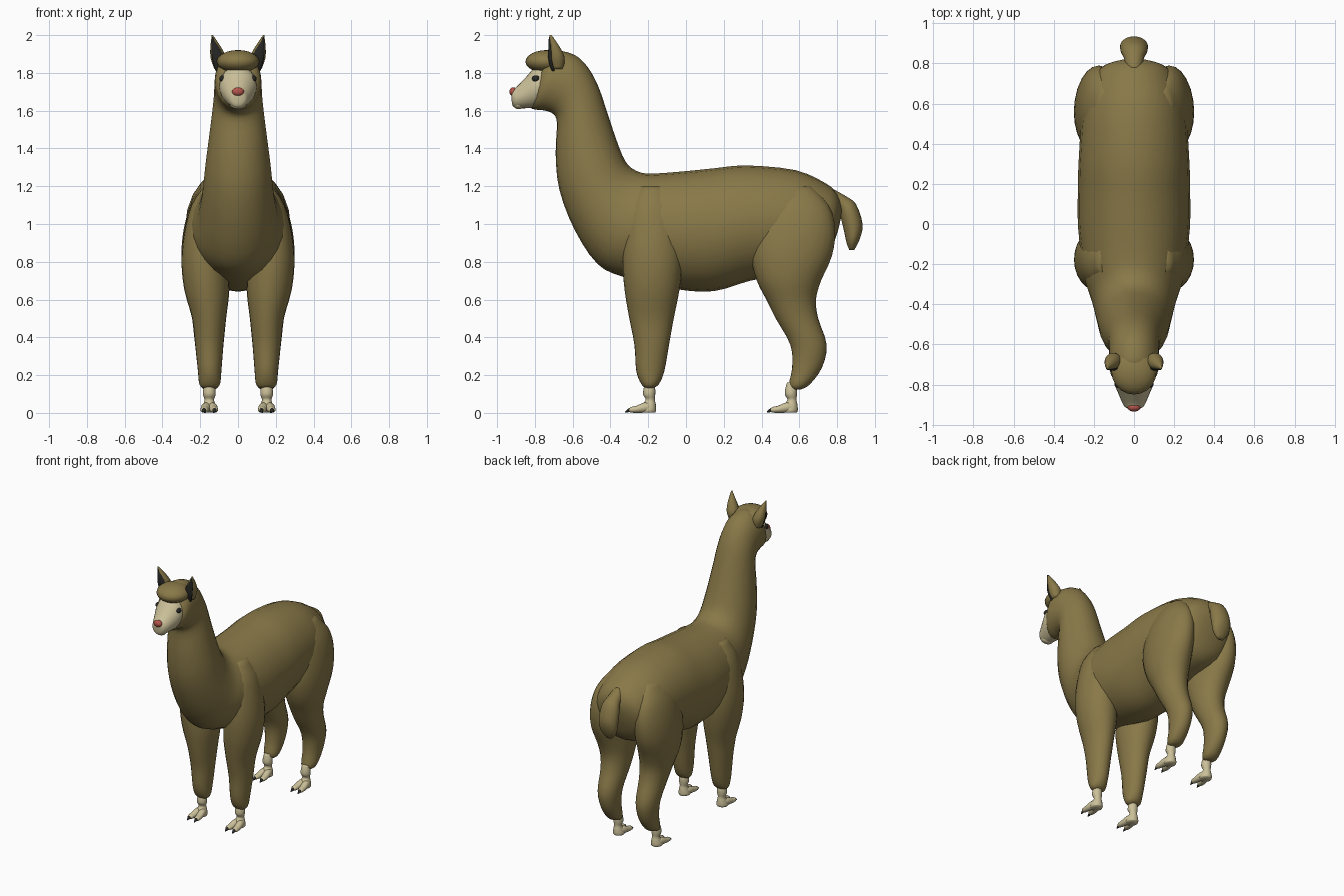
import bpy, bmesh, math
from mathutils import Vector


def material(name, rgb):
    m = bpy.data.materials.new(name)
    m.diffuse_color = (*rgb, 1)
    return m


WOOL = material("wool", (0.25, 0.19, 0.065))
SKIN = material("skin", (0.60, 0.53, 0.32))
DARK = material("dark", (0.02, 0.02, 0.018))
PINK = material("nose_pink", (0.45, 0.09, 0.07))


def finish(bm, name, mat):
    bmesh.ops.recalc_face_normals(bm, faces=bm.faces)
    me = bpy.data.meshes.new(name)
    bm.to_mesh(me)
    bm.free()
    me.materials.append(mat)
    for p in me.polygons:
        p.use_smooth = True
    ob = bpy.data.objects.new(name, me)
    bpy.context.collection.objects.link(ob)
    return ob


def spline(rows, steps):
    """Catmull-Rom through rows of numbers."""
    rows = [Vector(r) for r in rows]
    out = []
    for i in range(len(rows) - 1):
        a, b = rows[max(i - 1, 0)], rows[i]
        c, d = rows[i + 1], rows[min(i + 2, len(rows) - 1)]
        for s in range(steps):
            t = s / steps
            out.append(0.5 * (2 * b + (c - a) * t + (2 * a - 5 * b + 4 * c - d) * t * t
                              + (3 * b - a - 3 * c + d) * t ** 3))
    return out + [rows[-1]]


def loft(name, rings, mat, side=1, n=24, steps=3):
    """Oval rings, each (y1, z1, y2, z2, half width, centre x)."""
    bm = bmesh.new()
    loops = []
    for y1, z1, y2, z2, w, cx in spline(rings, steps):
        loop = []
        for k in range(n):
            a = math.tau * k / n
            s = math.sin(a)
            loop.append(bm.verts.new((side * (cx + max(w, 0.001) * math.cos(a)),
                                      (y1 + y2) / 2 + s * (y1 - y2) / 2,
                                      (z1 + z2) / 2 + s * (z1 - z2) / 2)))
        loops.append(loop)
    for p, q in zip(loops, loops[1:]):
        for k in range(n):
            bm.faces.new((p[k], p[(k + 1) % n], q[(k + 1) % n], q[k]))
    bm.faces.new(loops[0])
    bm.faces.new(loops[-1])
    return finish(bm, name, mat)


def ball(name, loc, radii, mat):
    bm = bmesh.new()
    bmesh.ops.create_uvsphere(bm, u_segments=20, v_segments=12, radius=1)
    bmesh.ops.scale(bm, vec=radii, verts=bm.verts)
    bmesh.ops.translate(bm, vec=loc, verts=bm.verts)
    return finish(bm, name, mat)


def upright(rows, dy=0):
    """Rows (z, front y, back y, centre x, half width) to loft rings."""
    return [(yf + dy, z, yb + dy, z, w, cx) for z, yf, yb, cx, w in rows]


def centred(rows):
    return [(*r, 0) for r in rows]


# body, neck and woolly head in one sweep from rump to face
loft("body_and_neck", centred([
    (.825, 1.10, .82, 1.03, .04), (.80, 1.16, .79, .92, .14),
    (.74, 1.215, .72, .79, .205), (.58, 1.285, .56, .74, .255),
    (.32, 1.31, .34, .70, .275), (.15, 1.295, .15, .645, .28),
    (0, 1.28, -.05, .655, .278), (-.18, 1.267, -.33, .72, .25),
    (-.26, 1.28, -.47, .79, .215), (-.32, 1.33, -.59, .97, .19),
    (-.37, 1.45, -.67, 1.18, .172), (-.42, 1.60, -.69, 1.37, .15),
    (-.465, 1.73, -.683, 1.53, .132), (-.52, 1.83, -.70, 1.58, .126),
    (-.59, 1.895, -.745, 1.60, .125), (-.69, 1.918, -.79, 1.605, .118),
    (-.74, 1.88, -.82, 1.615, .085), (-.76, 1.82, -.81, 1.65, .04)]), WOOL)

# fringe over the forehead
ball("fringe", (0, -.735, 1.86), (.112, .115, .061), WOOL)

# pale face and muzzle
loft("face", centred([
    (-.71, 1.83, -.73, 1.66, .095), (-.79, 1.835, -.79, 1.62, .098),
    (-.845, 1.78, -.845, 1.613, .078), (-.895, 1.728, -.895, 1.613, .056),
    (-.918, 1.712, -.915, 1.622, .04), (-.925, 1.69, -.922, 1.64, .015)]), SKIN)
ball("chin", (0, -.885, 1.632), (.042, .03, .024), SKIN)
ball("nose", (0, -.914, 1.70), (.032, .021, .024), PINK)

# tail
loft("tail", centred([
    (.77, 1.19, .77, 1.10, .04), (.85, 1.145, .81, 1.07, .05),
    (.90, 1.105, .82, 1.03, .065), (.935, 1.0, .835, .97, .07),
    (.92, .92, .85, .90, .06), (.89, .862, .865, .862, .025)]), WOOL)

FRONT_LEG = upright([
    (1.20, -.24, -.12, .15, .03), (1.10, -.30, -.06, .165, .082),
    (.95, -.325, -.03, .175, .11), (.80, -.335, -.02, .177, .122),
    (.65, -.325, -.035, .165, .119), (.50, -.30, -.065, .153, .09),
    (.36, -.273, -.09, .152, .075), (.22, -.263, -.115, .15, .062),
    (.15, -.235, -.145, .15, .054), (.13, -.21, -.18, .15, .03)])
HIND_LEG = upright([
    (1.20, .50, .66, .14, .04), (1.10, .41, .755, .165, .085),
    (.97, .36, .79, .175, .113), (.83, .345, .772, .178, .122),
    (.70, .375, .715, .168, .121), (.60, .425, .688, .158, .105),
    (.50, .475, .70, .153, .09), (.36, .553, .745, .152, .075),
    (.24, .562, .72, .15, .062), (.15, .545, .655, .15, .052),
    (.125, .565, .61, .15, .03)])
ANKLE = [
    (.16, -.215, -.175, .152, .022), (.125, -.225, -.163, .152, .032),
    (.095, -.226, -.163, .152, .033), (.07, -.213, -.165, .152, .025),
    (.045, -.23, -.16, .152, .032), (.015, -.245, -.158, .152, .04),
    (.003, -.24, -.162, .152, .036)]

for side, label in ((-1, "right"), (1, "left")):
    # eye
    ball(f"eye_{label}", (side * .084, -.795, 1.77), (.014, .02, .017), DARK)
    # ear with dark inside
    ear = [(1.82, -.71, -.65, .095, .03), (1.88, -.725, -.642, .104, .041),
           (1.94, -.725, -.67, .119, .027), (2.0, -.722, -.712, .136, .003)]
    loft(f"ear_{label}", upright(ear), WOOL, side, 16)
    inner = [(z - .01, yf - .004, yf + .02, cx, w * .8) for z, yf, yb, cx, w in ear]
    loft(f"inner_ear_{label}", upright(inner), DARK, side, 16)

    # woolly legs, then ankles, toes and claws
    for end, leg, dy in (("front", FRONT_LEG, 0), ("hind", HIND_LEG, .75)):
        tag = f"{end}_{label}"
        loft(f"leg_{tag}", leg, WOOL, side)
        loft(f"ankle_{tag}", upright(ANKLE, dy), SKIN, side, 16)
        for t in (-1, 1):
            loft(f"toe_{tag}_{t}", [
                (-.18 + dy, .055, -.18 + dy, .002, .022, .152 + t * .010),
                (-.22 + dy, .055, -.22 + dy, .001, .026, .152 + t * .017),
                (-.265 + dy, .037, -.265 + dy, 0, .023, .152 + t * .024),
                (-.292 + dy, .031, -.292 + dy, .002, .019, .152 + t * .027),
                (-.302 + dy, .022, -.302 + dy, .006, .01, .152 + t * .028)],
                SKIN, side, 12)
            loft(f"claw_{tag}_{t}", [
                (-.285 + dy, .028, -.285 + dy, .004, .012, .152 + t * .027),
                (-.303 + dy, .025, -.303 + dy, .003, .011, .152 + t * .028),
                (-.322 + dy, .008, -.322 + dy, .002, .003, .152 + t * .028)],
                DARK, side, 10)
